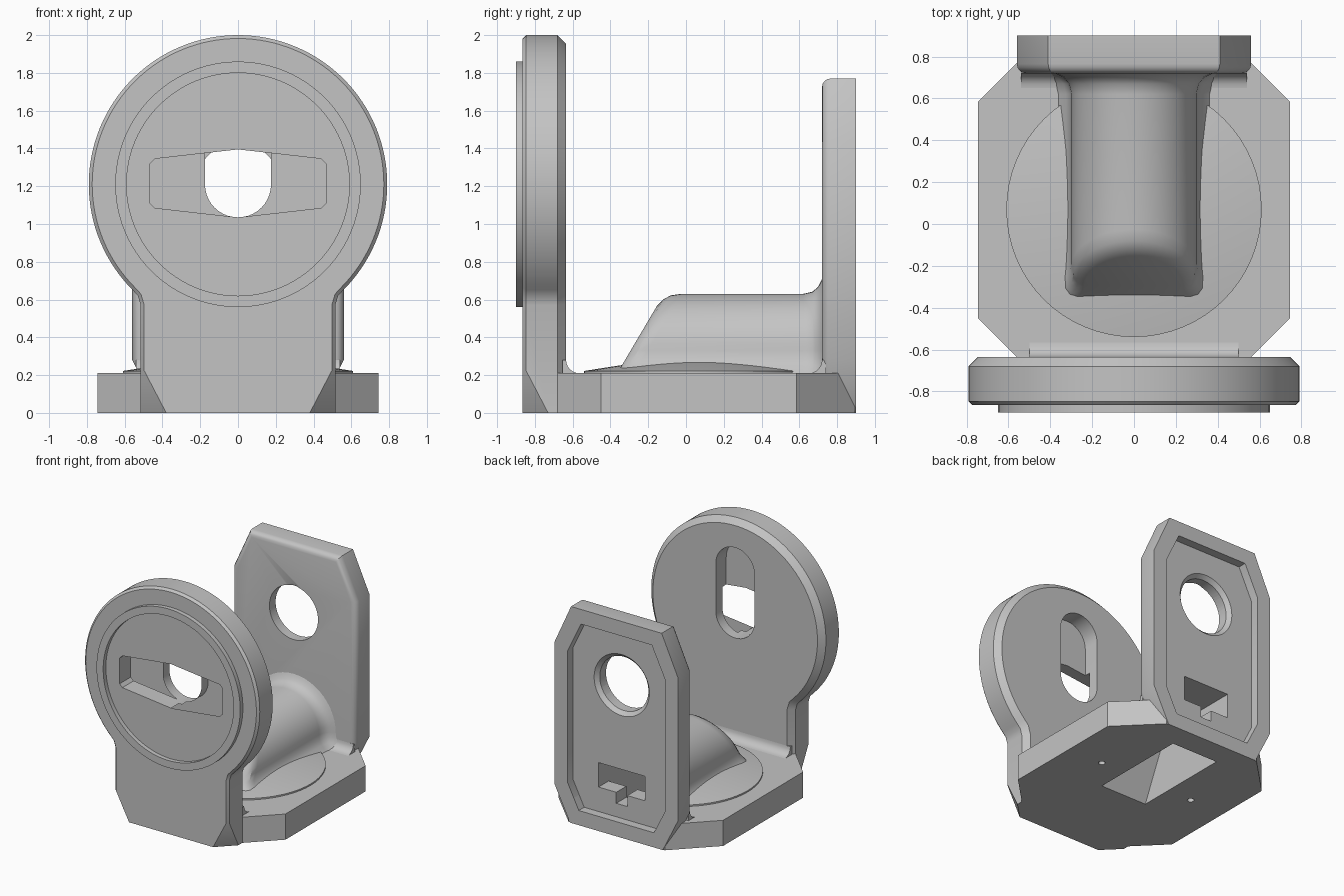
import bpy, bmesh, math
from mathutils import Vector

default = bpy.data.objects.get("Cube")
if default:
    bpy.data.objects.remove(default, do_unlink=True)

GREY = (0.55, 0.55, 0.55, 1)
mat = bpy.data.materials.new("matte_grey")
mat.use_nodes = True
mat.diffuse_color = GREY
mat.node_tree.nodes["Principled BSDF"].inputs["Base Color"].default_value = GREY


def finish(name, bm):
    bmesh.ops.recalc_face_normals(bm, faces=bm.faces)
    me = bpy.data.meshes.new(name)
    bm.to_mesh(me)
    bm.free()
    me.materials.append(mat)
    ob = bpy.data.objects.new(name, me)
    bpy.context.collection.objects.link(ob)
    return ob


def prism_bm(pts, axis, lo, hi):
    """Extrude a 2D outline along the named axis."""
    put = {"x": lambda a, b: (lo, a, b),
           "y": lambda a, b: (a, lo, b),
           "z": lambda a, b: (a, b, lo)}[axis]
    bm = bmesh.new()
    face = bm.faces.new([bm.verts.new(put(*p)) for p in pts])
    new = bmesh.ops.extrude_face_region(bm, geom=[face])["geom"]
    move = Vector([hi - lo if axis == k else 0 for k in "xyz"])
    bmesh.ops.translate(bm, vec=move, verts=[g for g in new if isinstance(g, bmesh.types.BMVert)])
    bmesh.ops.recalc_face_normals(bm, faces=bm.faces)
    return bm


def prism(name, pts, axis, lo, hi):
    return finish(name, prism_bm(pts, axis, lo, hi))


def arc(cx, cz, r, a0, a1, n):
    """Points on an arc, angles in degrees."""
    return [(cx + r * math.cos(math.radians(a0 + (a1 - a0) * i / n)),
             cz + r * math.sin(math.radians(a0 + (a1 - a0) * i / n))) for i in range(n + 1)]


def circle(cx, cz, r, n=64):
    return arc(cx, cz, r, 0, 360, n)[:-1]


def mirror(pts):
    """Close a right-hand half outline with its mirror image."""
    return pts + [(-a, b) for a, b in reversed(pts) if abs(a) > 1e-6]


def cone(name, r1, r2, a, b):
    """Round solid from point a to point b."""
    a, b = Vector(a), Vector(b)
    bm = bmesh.new()
    bmesh.ops.create_cone(bm, cap_ends=True, segments=64, radius1=r1, radius2=r2, depth=(b - a).length)
    bm.transform((b - a).to_track_quat("Z", "Y").to_matrix().to_4x4())
    bmesh.ops.translate(bm, vec=(a + b) / 2, verts=bm.verts)
    return finish(name, bm)


def cut(targets, cutter):
    for ob in targets:
        mod = ob.modifiers.new("cut", "BOOLEAN")
        mod.operation = "DIFFERENCE"
        mod.solver = "EXACT"
        mod.object = cutter
        bpy.context.view_layer.objects.active = ob
        bpy.ops.object.modifier_apply(modifier=mod.name)
    bpy.data.objects.remove(cutter, do_unlink=True)


def bevel_rim(bm, y, width, segments):
    """Bevel the outline edges lying at depth y, leaving the floor edge."""
    edges = [e for e in bm.edges if all(abs(v.co.y - y) < 1e-4 for v in e.verts)
             and max(v.co.z for v in e.verts) > 0.01]
    bmesh.ops.bevel(bm, geom=edges, offset=width, segments=segments, profile=0.5, affect="EDGES")


AXIS = 1.21  # height of the disc and hole centre

# Base slab
base = prism("base", mirror([(0.395, -0.8), (0.745, -0.45), (0.745, 0.585), (0.435, 0.895)]), "z", 0, 0.21)

# Front plate: disc on a stem
stem = [(0.515, 0), (0.515, 0.57), (0.53, 0.62)]
disc = arc(0, AXIS, 0.79, -45, 90, 48)
bm = prism_bm(mirror(stem + disc), "y", -0.865, -0.635)
bevel_rim(bm, -0.635, 0.045, 1)
bevel_rim(bm, -0.865, 0.018, 1)
for s in (1, -1):  # slanted lower corners
    a, b, c = Vector((s * 0.5, -0.865, 0.23)), Vector((s * 0.38, -0.865, 0)), Vector((s * 0.515, -0.73, 0))
    n = (b - a).cross(c - a)
    n *= 1 if n.x * s > 0 else -1
    res = bmesh.ops.bisect_plane(bm, geom=bm.verts[:] + bm.edges[:] + bm.faces[:],
                                 plane_co=a, plane_no=n, clear_outer=True)
    bmesh.ops.holes_fill(bm, edges=[e for e in bm.edges if e.is_boundary], sides=0)
front_plate = finish("front_plate", bm)

# Raised ring on the disc
ring = prism("front_ring", circle(0, AXIS, 0.65, 96), "y", -0.9, -0.86)
cut([ring], prism("ring_cutter", circle(0, AXIS, 0.59, 96), "y", -1, -0.8))

# Hexagonal front pocket meeting an upright rounded slot from behind
pocket = [(0, 1.035), (0.44, 1.085), (0.465, 1.11), (0.465, 1.32), (0.44, 1.345), (0, 1.395)]
cut([front_plate], prism("pocket_cutter", mirror(pocket), "y", -1, -0.72))
slot = arc(0, 1.6, 0.175, 0, 180, 20) + arc(0, AXIS, 0.175, 180, 360, 20)
cut([front_plate], prism("slot_cutter", slot, "y", -0.77, -0.5))

# Back plate: tall octagon with rounded front rim
bm = prism_bm(mirror([(0.42, 0), (0.56, 0.28), (0.56, 1.44), (0.41, 1.77)]), "y", 0.72, 0.9)
bevel_rim(bm, 0.72, 0.045, 4)
back_plate = finish("back_plate", bm)

# Recess in the back, round hole with countersink, sloping scoop above it
recess = mirror([(0.34, 0.12), (0.44, 0.32), (0.44, 1.4), (0.32, 1.65)])
cut([back_plate, base], prism("recess_cutter", recess, "y", 0.83, 1.1))
cut([back_plate], cone("hole_cutter", 0.22, 0.22, (0, 0.5, AXIS), (0, 1.1, AXIS)))
cut([back_plate], cone("sink_cutter", 0.2, 0.27, (0, 0.78, AXIS), (0, 0.85, AXIS)))
cut([back_plate], cone("scoop_cutter", 0.18, 0.18, (0, 0.6, 1.25), (0, 0.283, 2.15)))

# Shallow raised dome around the hump
dome = cone("raised_disc", 0.61, 0.3, (0, 0.07, 0.222), (0, 0.07, 0.27))
skirt = prism("raised_disc_edge", circle(0, 0.07, 0.61), "z", 0.2, 0.222)


# Arched hump: sloped rounded nose, flared where it meets the back plate
def arch(w):
    half = [(w + 0.07, 0.2), (w + 0.025, 0.25), (w + 0.005, 0.29)] + arc(0, 0.33, w, 0, 90, 12)
    return mirror(half)


bm = bmesh.new()
stations = [(0, 0.235, 1), (0.012, 0.27, 1), (0.04, 0.292, 1), (0.09, 0.3, 1), (0.62, 0.3, 0),
            (0.67, 0.312, 0), (0.7, 0.338, 0), (0.715, 0.37, 0), (0.73, 0.4, 0)]
rings = []
for y, w, nose in stations:
    rings.append([bm.verts.new((x, y + nose * (-0.37 + (z - 0.2) * 0.59), z)) for x, z in arch(w)])
for r0, r1 in zip(rings, rings[1:]):
    for i in range(len(r0)):
        j = (i + 1) % len(r0)
        bm.faces.new((r0[i], r0[j], r1[j], r1[i]))
bm.faces.new(rings[0])
bm.faces.new(rings[-1])
hump = finish("hump", bm)

# Concave fillets along the feet of both plates
fillets = []
for name, y, s, w in (("front_fillet", -0.635, 1, 0.5), ("back_fillet", 0.72, -1, 0.54)):
    curve = [(y + s * (0.07 - a), 0.28 - b) for a, b in arc(0, 0, 0.07, 0, 90, 6)]
    feet = [(y - s * 0.02, 0.19), (y + s * 0.07, 0.19)]
    fillets.append(prism(name, [(y - s * 0.02, 0.28)] + curve + feet[::-1], "x", -w, w))

# Hollow under the hump with a window and notch through the back
tunnel = [(-0.12, -0.1), (-0.12, 0), (0.12, 0.52), (0.95, 0.52), (0.95, 0.32), (0.7, 0.32), (0.7, -0.1)]
hollowed = [base, hump, back_plate, dome, skirt, fillets[1]]
cut(hollowed, prism("tunnel_cutter", tunnel, "x", -0.21, 0.21))
notch = [(0.65, 0.23), (0.95, 0.23), (0.95, 0.4), (0.65, 0.4)]
cut([base, back_plate, hump, fillets[1]], prism("notch_cutter", notch, "x", -0.05, 0.05))

# Two small blind holes in the underside
for s in (1, -1):
    cut([base], cone("pin_cutter", 0.025, 0.025, (s * 0.43, 0.14, -0.1), (s * 0.43, 0.14, 0.1)))

# Smooth shading with sharp edges kept
bpy.ops.object.select_all(action="DESELECT")
for ob in [base, front_plate, ring, back_plate, dome, skirt, hump] + fillets:
    ob.select_set(True)
    bpy.context.view_layer.objects.active = ob
bpy.ops.object.shade_smooth_by_angle(angle=math.radians(30))
